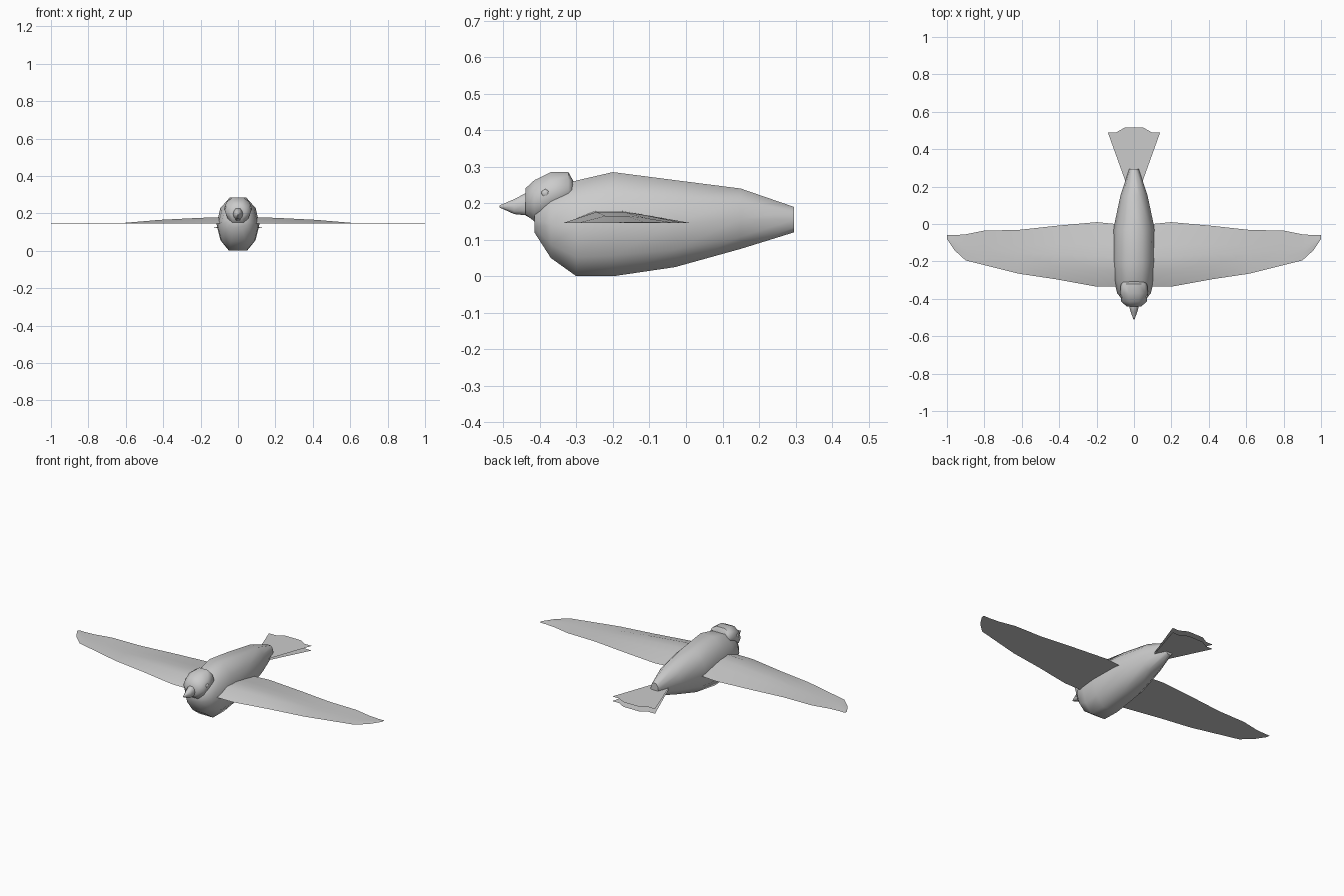
import bpy, bmesh, math

if "Cube" in bpy.data.objects:
    bpy.data.objects.remove(bpy.data.objects["Cube"])

# Ten-sided cross-section: (x factor, z factor), flat top and bottom
HALF = [(0.42, -1), (0.82, -0.6), (1, 0), (0.82, 0.6), (0.38, 1)]
SECTION = HALF + [(-x, z) for x, z in reversed(HALF)]


def make_object(name, bm, angle=50):
    bmesh.ops.recalc_face_normals(bm, faces=bm.faces)
    mesh = bpy.data.meshes.new(name)
    bm.to_mesh(mesh)
    bm.free()
    mesh.shade_smooth()
    mesh.set_sharp_from_angle(angle=math.radians(angle))
    obj = bpy.data.objects.new(name, mesh)
    bpy.context.collection.objects.link(obj)
    return obj


def bridge(bm, a, b):
    for i in range(len(a)):
        j = (i + 1) % len(a)
        bm.faces.new((a[i], a[j], b[j], b[i]))


def loft(name, stations, angle=50):
    """Skin rings given as (y, bottom z, top z, half width)."""
    bm = bmesh.new()
    rings = []
    for y, lo, hi, w in stations:
        mid, h = (lo + hi) / 2, (hi - lo) / 2
        rings.append([bm.verts.new((w * u, y, mid + h * v)) for u, v in SECTION])
    for a, b in zip(rings, rings[1:]):
        bridge(bm, a, b)
    bm.faces.new(rings[0])
    bm.faces.new(rings[-1])
    return make_object(name, bm, angle)


# Body, head and beak
loft("body", [(-0.415, 0.12, 0.19, 0.055), (-0.37, 0.05, 0.235, 0.09),
              (-0.30, 0.0, 0.262, 0.108), (-0.20, 0.0, 0.285, 0.115),
              (-0.03, 0.025, 0.263, 0.111), (0.15, 0.075, 0.24, 0.073),
              (0.295, 0.12, 0.19, 0.025)])
loft("head", [(-0.44, 0.17, 0.24, 0.04), (-0.415, 0.15, 0.263, 0.068),
              (-0.37, 0.165, 0.285, 0.075), (-0.322, 0.19, 0.285, 0.07),
              (-0.308, 0.21, 0.26, 0.055)])
loft("beak", [(-0.51, 0.188, 0.194, 0.003), (-0.47, 0.17, 0.211, 0.018),
              (-0.44, 0.167, 0.227, 0.026), (-0.41, 0.15, 0.225, 0.022)])

# Wings: domed top over a flat underside, fading to a thin flat tip
# Stations: (x, leading y, trailing y, thickness)
WING = [(0.05, -0.335, -0.005, 0.034), (0.20, -0.335, 0.01, 0.03),
        (0.42, -0.295, -0.01, 0.019), (0.62, -0.265, -0.032, 0.002),
        (0.80, -0.22, -0.035, 0.002), (0.90, -0.195, -0.055, 0.002),
        (0.96, -0.14, -0.06, 0.002), (1.0, -0.08, -0.06, 0.002)]
CHORD = [(0, 0), (0.26, 1), (0.47, 1), (0.65, 0.7), (1, 0)]
for side, label in ((-1, "left"), (1, "right")):
    bm = bmesh.new()
    rings = [[bm.verts.new((side * x, a + (b - a) * u, 0.146 + t * v))
              for u, v in CHORD] for x, a, b, t in WING]
    for p, q in zip(rings, rings[1:]):
        bridge(bm, p, q)
    bm.faces.new(rings[0])
    bm.faces.new(rings[-1])
    make_object(label + "_wing", bm, 40)

# Tail: a level fan above a slightly drooping one
FAN = [(0.025, 0.17), (0.14, 0.49), (0.095, 0.49), (0.05, 0.515)]
for name, z0, drop in (("upper_tail_fan", 0.148, 0.0), ("lower_tail_fan", 0.146, 0.052)):
    bm = bmesh.new()
    outline = FAN + [(-x, y) for x, y in reversed(FAN)]
    face = bm.faces.new([bm.verts.new((x, y, z0 - drop * (min(y, 0.49) - 0.0) + (0.006 if drop else 0) * (y < 0.2)))
                         for x, y in outline])
    bmesh.ops.triangulate(bm, faces=[face])
    make_object(name, bm)

# Eyes: small low-sided beads on each side of the head
for side, label in ((-1, "left"), (1, "right")):
    bm = bmesh.new()
    bmesh.ops.create_icosphere(bm, subdivisions=1, radius=0.012)
    eye = make_object(label + "_eye", bm)
    eye.location = (side * 0.067, -0.385, 0.227)
    eye.scale = (0.7, 1, 1)
